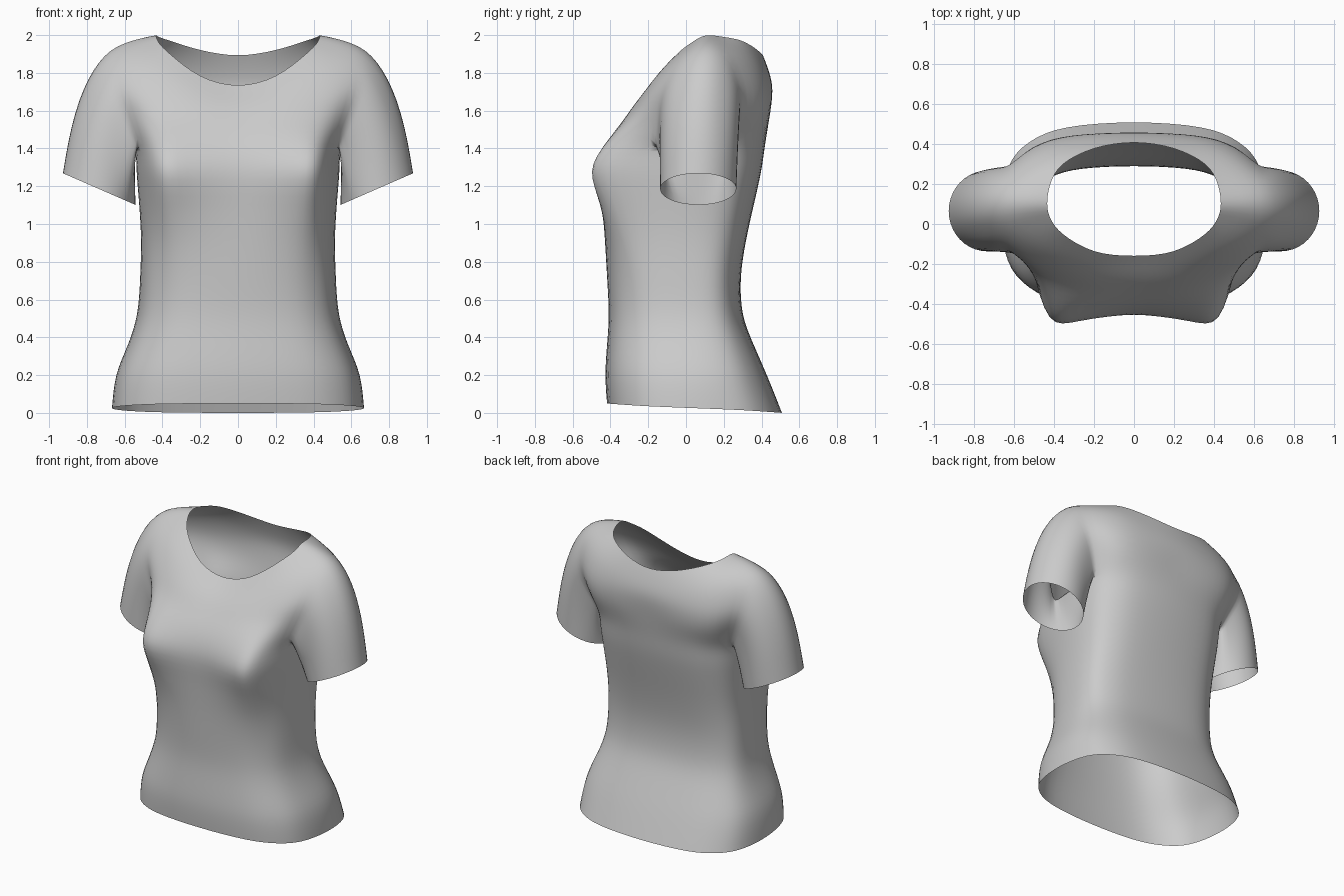
import bpy
import bmesh
from math import sin, cos, pi, copysign
from mathutils import Vector

cube = bpy.data.objects.get("Cube")
if cube:
    bpy.data.objects.remove(cube, do_unlink=True)

KEYS = 8          # key columns run from front centre (first) to back centre (last)
SIDE_Y = 0.05     # depth of the side seam


def body_ring(z, width, front, back, bust):
    """Half cross-section of the body, squarish, with the bust pushed forward."""
    ring = []
    for k in range(KEYS + 1):
        a = pi * (k / KEYS - 0.5)
        s = copysign(abs(sin(a)) ** 0.7, sin(a))
        depth = back - SIDE_Y if s > 0 else SIDE_Y - front
        x = 0 if k in (0, KEYS) else width * cos(a) ** 0.7
        y = SIDE_Y + depth * s - bust * {1: 0.45, 2: 1}.get(k, 0)
        hem = 0.025 - 0.025 * sin(a) if z == 0 else 0
        ring.append(Vector((x, y, z + hem)))
    return ring


def refine(points, before, after):
    """Insert a smooth midpoint between neighbouring points."""
    p = [before] + points + [after]
    out = []
    for i in range(1, len(p) - 2):
        out += [p[i], (9 * (p[i] + p[i + 1]) - p[i - 1] - p[i + 2]) / 16]
    return out + [points[-1]]


def flip(v):
    return Vector((-v.x, v.y, v.z))


# Body from hem to armpit: height, half width, front, back, bust
rows = [body_ring(*r) for r in (
    (0, .67, -.42, .51, 0),
    (.2, .65, -.43, .43, 0),
    (.36, .585, -.42, .36, 0),
    (.52, .535, -.41, .3, 0),
    (.72, .52, -.42, .29, 0),
    (.92, .515, -.43, .32, .03),
    (1.1, .525, -.44, .36, .09),
    (1.28, .54, -.45, .4, .15),
    (1.42, .55, -.41, .42, .1),
)]
armpit = 2 * (len(rows) - 1)

# Yoke: chest, upper chest, shoulder seam and neckline
yoke = (
    ((0, -.34, 1.53), (.24, -.34, 1.54), (.44, -.29, 1.56), (.58, -.15, 1.58), (.65, .08, 1.6),
     (.58, .28, 1.58), (.45, .4, 1.56), (.24, .44, 1.56), (0, .44, 1.56)),
    ((0, -.27, 1.62), (.235, -.27, 1.64), (.45, -.22, 1.68), (.63, -.12, 1.73), (.72, .09, 1.8),
     (.63, .29, 1.73), (.46, .41, 1.7), (.25, .45, 1.7), (0, .46, 1.71)),
    ((0, -.2, 1.69), (.22, -.2, 1.72), (.44, -.13, 1.82), (.62, -.02, 1.89), (.64, .1, 1.95),
     (.62, .22, 1.91), (.45, .36, 1.86), (.25, .42, 1.82), (0, .44, 1.81)),
    ((0, -.16, 1.73), (.2, -.14, 1.78), (.36, -.05, 1.9), (.42, .03, 1.96), (.435, .1, 2),
     (.42, .2, 1.99), (.36, .3, 1.97), (.2, .38, 1.92), (0, .41, 1.89)),
)
rows += [[Vector(p) for p in row] for row in yoke]
shoulder = armpit + 6

# Smooth the key grid along and across
rows = [refine(r, flip(r[1]), flip(r[-2])) for r in rows]
columns = [refine(list(c), c[0], c[-1]) for c in zip(*rows)]

bm = bmesh.new()
grid = [[bm.verts.new(p) for p in row] for row in zip(*columns)]
left, right = 6, 10    # armhole columns

for r in range(len(grid) - 1):
    for c in range(len(grid[0]) - 1):
        if armpit <= r < shoulder and left <= c < right:
            continue
        bm.faces.new((grid[r][c], grid[r][c + 1], grid[r + 1][c + 1], grid[r + 1][c]))

# Sleeve: sweep the armhole loop down to the cuff
loop = [grid[armpit][c] for c in range(left, right + 1)]
loop += [grid[r][right] for r in range(armpit + 1, shoulder)]
loop += [grid[shoulder][c] for c in range(right, left - 1, -1)]
loop += [grid[r][left] for r in range(shoulder - 1, armpit, -1)]
count = len(loop)
start = [v.co.copy() for v in loop]
steps = 6
previous = loop
for step in range(1, steps + 1):
    t = step / steps
    ring = []
    for k, p in enumerate(start):
        phi = 2 * pi * (k - 2) / count
        cuff = Vector((.735 - .195 * cos(phi), .065 + .205 * sin(phi), 1.185 - .085 * cos(phi)))
        bulge = Vector((.07, 0, .22)) * (1 - cos(phi)) / 2
        middle = (p + cuff) / 2 + bulge
        ring.append(bm.verts.new(p * (1 - t) ** 2 + middle * 2 * t * (1 - t) + cuff * t * t))
    for k in range(count):
        n = (k + 1) % count
        bm.faces.new((previous[k], previous[n], ring[n], ring[k]))
    previous = ring

# Drop the unused points inside the armhole
bmesh.ops.delete(bm, geom=[v for v in bm.verts if not v.link_faces], context='VERTS')
bmesh.ops.recalc_face_normals(bm, faces=bm.faces)
for f in bm.faces:
    f.smooth = True

mesh = bpy.data.meshes.new("shirt")
bm.to_mesh(mesh)
bm.free()
shirt = bpy.data.objects.new("shirt", mesh)
bpy.context.collection.objects.link(shirt)

# Plain grey cloth
cloth = bpy.data.materials.new("grey_cloth")
cloth.use_nodes = True
grey = (.6, .6, .6, 1)
cloth.diffuse_color = grey
shader = next(n for n in cloth.node_tree.nodes if n.type == 'BSDF_PRINCIPLED')
shader.inputs["Base Color"].default_value = grey
mesh.materials.append(cloth)

# Other half, then smoothing
mirror = shirt.modifiers.new("other_half", 'MIRROR')
mirror.use_clip = True
mirror.merge_threshold = 0.001
smooth = shirt.modifiers.new("smooth_cloth", 'SUBSURF')
smooth.levels = smooth.render_levels = 1
